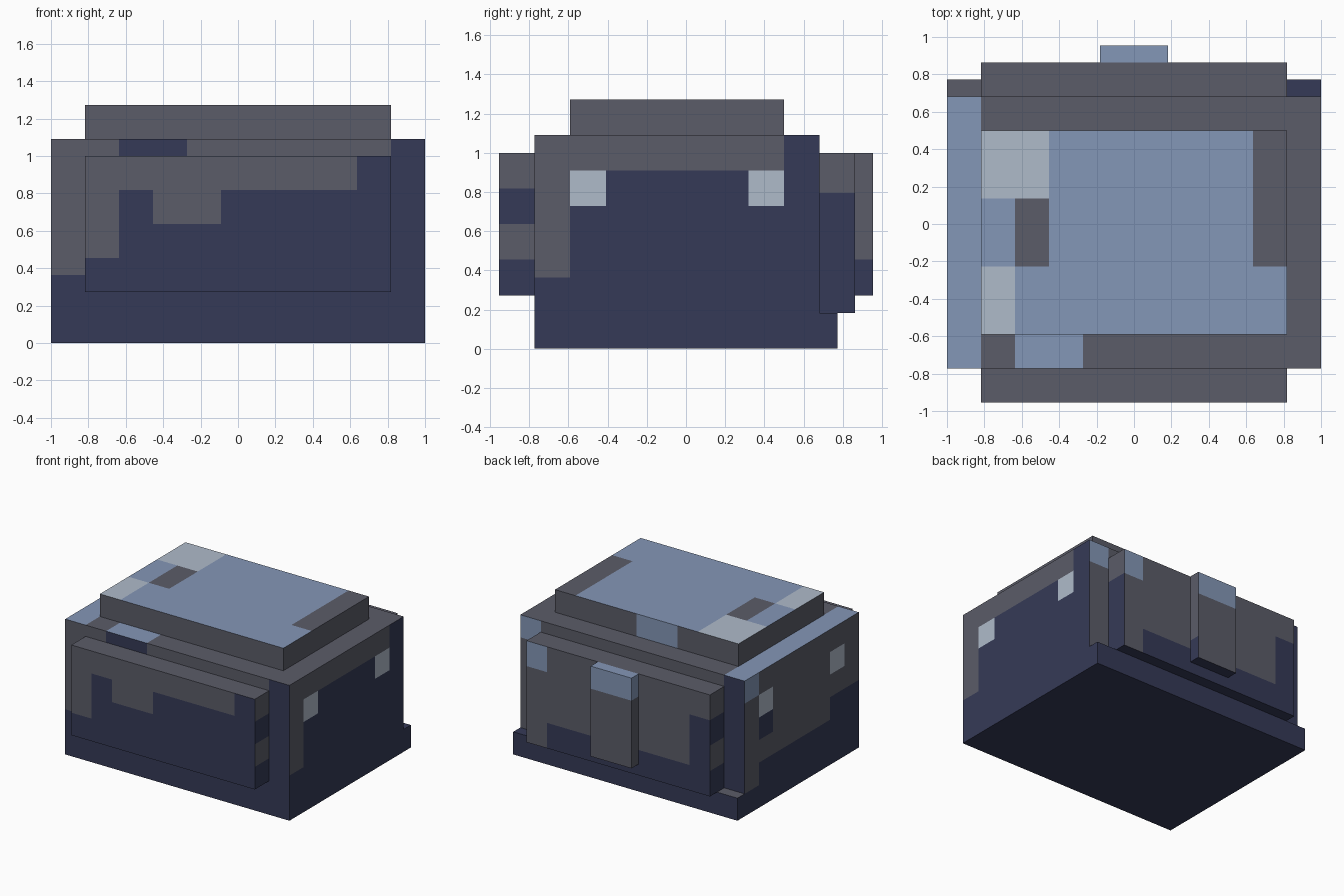
import bpy, bmesh

if "Cube" in bpy.data.objects:
    bpy.data.objects.remove(bpy.data.objects["Cube"])

U = 2 / 11  # one colour cell


def srgb(*rgb):
    lin = [c / 255 / 12.92 if c < 11 else ((c / 255 + 0.055) / 1.055) ** 2.4 for c in rgb]
    return (*lin, 1.0)


# Colours
NAVY, GREY, BLUE, PALE = range(4)
MATS = []
for label, col in (("navy", srgb(53, 58, 87)), ("dark_grey", srgb(91, 92, 104)),
                   ("steel_blue", srgb(132, 151, 183)), ("pale_blue", srgb(175, 187, 202))):
    m = bpy.data.materials.new(label)
    m.diffuse_color = col
    m.use_nodes = True
    m.node_tree.nodes["Principled BSDF"].inputs["Base Color"].default_value = m.diffuse_color
    MATS.append(m)


def block(name, lo, hi, sides, patches=()):
    """Box in cell units. sides: base colour per side, patches: (side, u0, u1, v0, v1, colour)."""
    bm = bmesh.new()
    for axis in range(3):
        ua, va = [a for a in range(3) if a != axis]
        for sign, pos in (("-", lo[axis]), ("+", hi[axis])):
            side = "xyz"[axis] + sign
            rects = [p for p in patches if p[0] == side]
            us = sorted({lo[ua], hi[ua], *(c for p in rects for c in p[1:3])})
            vs = sorted({lo[va], hi[va], *(c for p in rects for c in p[3:5])})
            flip = (sign == "-") != (axis == 1)
            for u0, u1 in zip(us, us[1:]):
                for v0, v1 in zip(vs, vs[1:]):
                    ring = [(u0, v0), (u1, v0), (u1, v1), (u0, v1)]
                    verts = []
                    for u, v in (ring[::-1] if flip else ring):
                        co = [0, 0, 0]
                        co[axis], co[ua], co[va] = pos * U, u * U, v * U
                        verts.append(bm.verts.new(co))
                    face = bm.faces.new(verts)
                    colour = sides.get(side, NAVY)
                    for _, a, b, c, d, k in rects:  # later patches win
                        if a < (u0 + u1) / 2 < b and c < (v0 + v1) / 2 < d:
                            colour = k
                    face.material_index = colour
    bmesh.ops.remove_doubles(bm, verts=bm.verts, dist=1e-5)
    me = bpy.data.meshes.new(name)
    bm.to_mesh(me)
    bm.free()
    for m in MATS:
        me.materials.append(m)
    bpy.context.collection.objects.link(bpy.data.objects.new(name, me))


ALL_GREY = {s: GREY for s in ("x-", "x+", "y-", "y+", "z+", "z-")}

# Base slab, sticking out a little at the back
block("base", (-5.5, -4.25, 0), (5.5, 4.25, 1), {},
      [("z+", -5.5, 4.5, 3.75, 4.25, GREY)])

# Main body
block("body", (-5.5, -4.25, 1), (5.5, 3.75, 6), {"z+": GREY, "y+": GREY, "x-": GREY}, [
    ("z+", -5.5, -4.5, -4.25, 3.75, BLUE),
    ("z+", -3.5, -1.5, -4.25, -3.25, BLUE),
    ("y-", -5.5, -4.5, 2, 6, GREY),
    ("y-", -4.5, 4.5, 5, 6, GREY),
    ("y-", -3.5, -1.5, 5, 6, NAVY),
    ("y+", 4.5, 5.5, 5, 6, BLUE),
    ("y+", -5.5, -4.5, 1, 6, NAVY),
    ("x+", -4.25, 2.75, 5, 6, GREY),
    ("x+", -4.25, -3.25, 2, 6, GREY),
    ("x+", -3.25, -2.25, 4, 5, PALE),
    ("x+", 1.75, 2.75, 4, 5, PALE),
    ("x-", -4.25, 2.75, 1, 2, NAVY),
    ("x-", -4.25, -2.25, 1, 3, NAVY),
    ("x-", 2.75, 3.75, 5, 6, BLUE),
    ("x-", 1.75, 2.75, 4, 5, PALE),
    ("x-", 1.75, 2.75, 3, 4, NAVY),
    ("x-", -3.25, -2.25, 4, 5, PALE),
])

# Raised lid on top
block("lid", (-4.5, -3.25, 6), (4.5, 2.75, 7), {**ALL_GREY, "z+": BLUE}, [
    ("z+", -4.5, -2.5, 0.75, 2.75, PALE),
    ("z+", -4.5, -3.5, -3.25, -1.25, PALE),
    ("z+", -3.5, -2.5, -1.25, 0.75, GREY),
    ("z+", 3.5, 4.5, -1.25, 2.75, GREY),
    ("y+", -1.5, 0.5, 6, 7, BLUE),
])

# Front plate, with banded ends
bands = [(s, -5.25, -4.25, z, z + 1, GREY) for s in ("x-", "x+") for z in (2.5, 4.5)]
block("front_plate", (-4.5, -5.25, 1.5), (4.5, -4.25, 5.5), {"z+": GREY}, bands + [
    ("y-", -4.5, 3.5, 4.5, 5.5, GREY),
    ("y-", -4.5, -3.5, 2.5, 5.5, GREY),
    ("y-", -2.5, -0.5, 3.5, 4.5, GREY),
])

# Back panel
block("back_panel", (-4.5, 3.75, 1), (4.5, 4.75, 5.5), {"z+": GREY, "y+": GREY}, [
    ("y+", 3.5, 4.5, 4.375, 5.5, BLUE),
    ("y+", -3.5, 3.5, 1, 2.125, NAVY),
    ("y+", -4.5, -3.5, 1, 4.375, NAVY),
    ("x+", 3.75, 4.75, 4.375, 5.5, GREY),
    ("x-", 3.75, 4.75, 4.375, 5.5, GREY),
    ("x-", 3.75, 4.75, 2.125, 3.25, GREY),
])

# Back latch
block("back_latch", (-1, 4.75, 1.5), (1, 5.25, 5.5), {**ALL_GREY, "z+": BLUE, "z-": NAVY}, [
    ("y+", -1, 1, 4.5, 5.5, BLUE),
    ("x-", 4.75, 5.25, 4.5, 5.5, BLUE),
    ("x+", 4.75, 5.25, 1.5, 2.5, NAVY),
])
